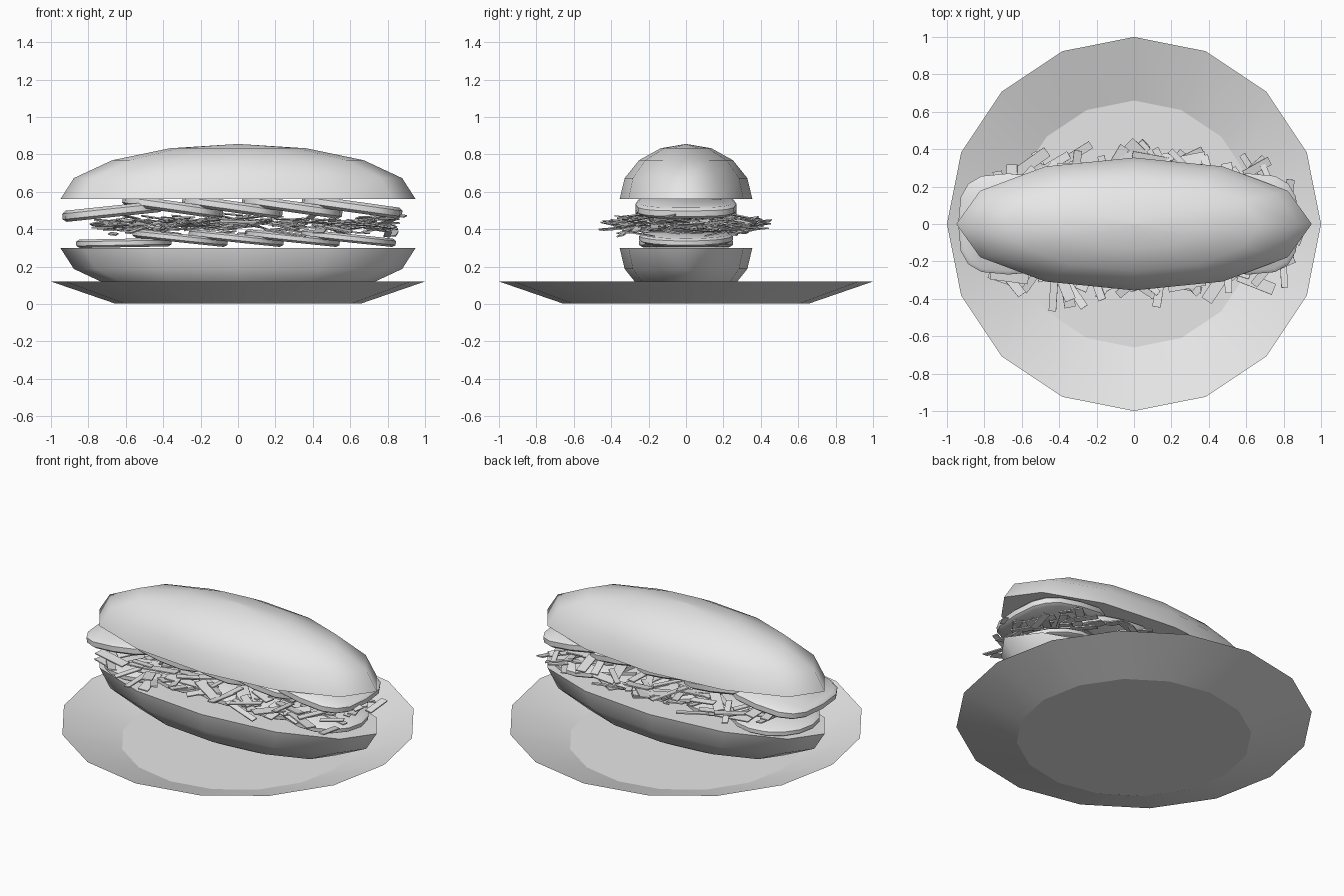
import bpy, bmesh, math, random
from math import cos, sin, pi, radians
from mathutils import Matrix, Vector, Euler

random.seed(7)
if "Cube" in bpy.data.objects:
    bpy.data.objects.remove(bpy.data.objects["Cube"], do_unlink=True)

GREY = (0.8, 0.8, 0.8, 1)
mat = bpy.data.materials.new("plain grey")
mat.use_nodes = True
mat.diffuse_color = GREY
mat.node_tree.nodes["Principled BSDF"].inputs["Base Color"].default_value = GREY


def finish(name, bm, smooth=None, recalc=True):
    if recalc:
        bmesh.ops.recalc_face_normals(bm, faces=bm.faces)
    mesh = bpy.data.meshes.new(name)
    bm.to_mesh(mesh)
    bm.free()
    mesh.materials.append(mat)
    ob = bpy.data.objects.new(name, mesh)
    bpy.context.collection.objects.link(ob)
    if smooth:
        bpy.ops.object.select_all(action='DESELECT')
        ob.select_set(True)
        bpy.context.view_layer.objects.active = ob
        bpy.ops.object.shade_smooth_by_angle(angle=radians(smooth))
    return ob


def loft(rings, sides, power=1.0, top=True):
    """Stack elliptical rings (rx, ry, z); power under 1 squares them off."""
    def squared(v):
        return math.copysign(abs(v) ** power, v) if abs(v) > 1e-6 else 0
    bm = bmesh.new()
    loops = []
    for rx, ry, z in rings:
        angles = [2 * pi * i / sides for i in range(sides)]
        loops.append([bm.verts.new((rx * squared(cos(a)), ry * squared(sin(a)), z))
                      for a in angles])
    for low, high in zip(loops, loops[1:]):
        for i in range(sides):
            j = (i + 1) % sides
            bm.faces.new((low[i], low[j], high[j], high[i]))
    bm.faces.new(loops[0][::-1])
    if top:
        bm.faces.new(loops[-1])
    return bm


# Shallow dish: a thin open sheet with a flat base
finish("plate", loft([(0.66, 0.66, 0.003), (1, 1, 0.12)], 16, top=False), 12)


# Bun halves: half ellipsoids with a flat cut face
def bun(name, z, direction):
    rings = []
    for k in range(5):
        a = min(k * pi / 8, pi / 2 - 0.01)
        rings.append((0.95 * cos(a), 0.355 * cos(a), z + direction * 0.295 * sin(a)))
    finish(name, loft(rings, 12), 85)


bun("bottom_bun", 0.30, -1)
bun("top_bun", 0.56, 1)


# Overlapping slices
def slice_at(name, x, z, tilt, rx, ry, thick, power):
    h = thick / 2
    bm = loft([(rx * 0.93, ry * 0.93, -h), (rx, ry, -h * 0.5),
               (rx, ry, h * 0.5), (rx * 0.93, ry * 0.93, h)], 16, power)
    ob = finish(name, bm, 50)
    ob.location = (x, 0, z)
    ob.rotation_euler = (0, radians(tilt), 0)


for i in range(5):
    first = i == 0
    slice_at(f"lower_slice_{i + 1}", -0.61 + 0.30 * i, 0.326 if first else 0.352,
             -1 if first else 6, 0.255, 0.25, 0.045, 1.0)
    slice_at(f"upper_slice_{i + 1}", -0.67 + 0.32 * i, 0.495 if first else 0.52,
             -6 if first else 8, 0.27, 0.27, 0.06, 0.65)

# Shredded leaves: thin flat strips scattered through the middle
bm = bmesh.new()
for i in range(190):
    x = random.uniform(-0.72, 0.84)
    reach = 0.40 * math.sqrt(max(0, 1 - (x / 1.1) ** 2))
    y = random.uniform(-reach, reach)
    z = random.gauss(0.425, 0.024)
    size = (random.uniform(0.10, 0.24), random.uniform(0.03, 0.065), 0.007)
    turn = Euler((random.uniform(-0.22, 0.22), random.uniform(-0.2, 0.2),
                  random.uniform(0, pi)))
    place = Matrix.LocRotScale(Vector((x, y, min(max(z, 0.37), 0.48))), turn, Vector(size))
    bmesh.ops.create_cube(bm, size=1, matrix=place)
finish("shredded_lettuce", bm)
